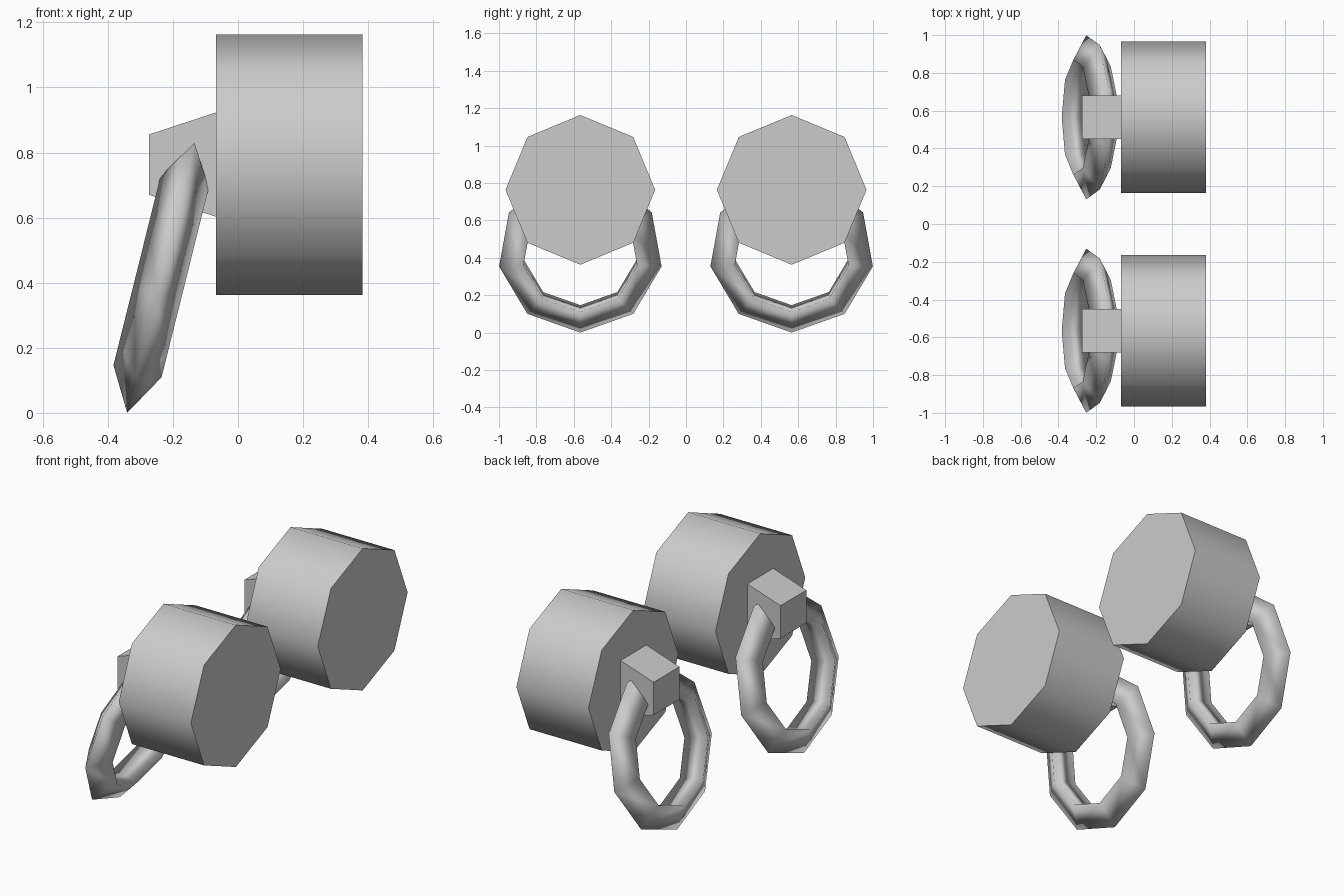
import bpy
import math

if "Cube" in bpy.data.objects:
    bpy.data.objects.remove(bpy.data.objects["Cube"], do_unlink=True)

GREY = (0.6, 0.6, 0.6, 1)
grey = bpy.data.materials.new("plain grey")
grey.use_nodes = True
grey.diffuse_color = GREY
grey.node_tree.nodes["Principled BSDF"].inputs["Base Color"].default_value = GREY

SPACING = 0.565   # distance of each unit from the middle
AXIS_Z = 0.763    # height of the barrel axis


def finish(name):
    obj = bpy.context.object
    obj.name = obj.data.name = name
    obj.data.materials.append(grey)
    return obj


def barrel(name, y):
    bpy.ops.mesh.primitive_cylinder_add(
        vertices=8, radius=0.4, depth=0.45,
        location=(0.157, y, AXIS_Z), rotation=(0, math.pi / 2, 0))
    finish(name)
    bpy.ops.object.shade_smooth_by_angle(angle=math.radians(50))


def bracket(name, y):
    # Block that tapers in height away from the barrel
    bpy.ops.mesh.primitive_cube_add(size=1, location=(-0.171, y, AXIS_Z))
    obj = finish(name)
    for v in obj.data.vertices:
        height = 0.32 if v.co.x > 0 else 0.185
        v.co.x *= 0.206
        v.co.y *= 0.23
        v.co.z *= height


def ring(name, y):
    # Nine-sided ring with a three-sided section, hanging at a tilt
    bpy.ops.mesh.primitive_torus_add(
        major_segments=9, minor_segments=3,
        major_radius=0.353, minor_radius=0.088,
        location=(-0.234, y, 0.428), rotation=(0, math.radians(104), 0))
    finish(name)
    bpy.ops.object.shade_smooth()


for side, y in (("front", -SPACING), ("back", SPACING)):
    barrel(side + "_barrel", y)
    bracket(side + "_bracket", y)
    ring(side + "_ring", y)
